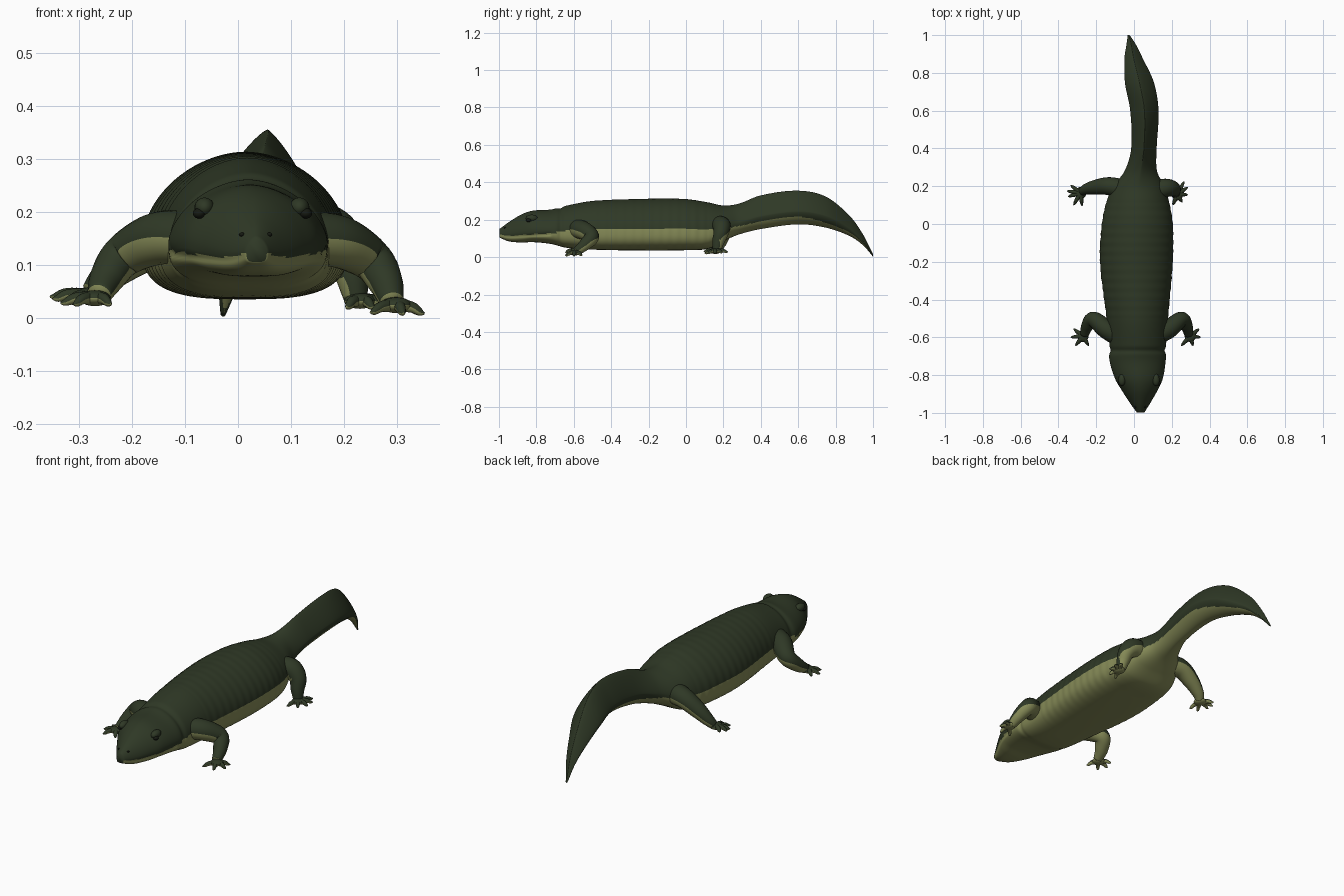
import bpy, bmesh, math
from mathutils import Vector, Matrix

if "Cube" in bpy.data.objects:
    bpy.data.objects.remove(bpy.data.objects["Cube"])


def material(name, rgb):
    m = bpy.data.materials.new(name)
    m.diffuse_color = (*rgb, 1)
    m.use_nodes = True
    m.node_tree.nodes["Principled BSDF"].inputs["Base Color"].default_value = m.diffuse_color
    return m


SKIN = material("dark green skin", (0.028, 0.040, 0.019))
BELLY = material("olive belly", (0.235, 0.255, 0.095))
EYE = material("near black eye", (0.008, 0.010, 0.006))


def interp(rows, t):
    """Smooth interpolation of table rows keyed by their first column."""
    n = len(rows)
    i = 0
    while i < n - 2 and t > rows[i + 1][0]:
        i += 1
    a, b = rows[i], rows[i + 1]
    p, q = rows[max(i - 1, 0)], rows[min(i + 2, n - 1)]
    h = b[0] - a[0]
    u = (t - a[0]) / h
    out = []
    for k in range(1, len(a)):
        ma = (b[k] - p[k]) / (b[0] - p[0]) * h
        mb = (q[k] - a[k]) / (q[0] - a[0]) * h
        out.append((2*u**3 - 3*u**2 + 1) * a[k] + (u**3 - 2*u**2 + u) * ma
                   + (3*u**2 - 2*u**3) * b[k] + (u**3 - u**2) * mb)
    return out


def loft(bm, rings):
    """Skin a list of point rings and close both ends."""
    vs = [[bm.verts.new(p) for p in r] for r in rings]
    n = len(vs[0])
    for a, b in zip(vs, vs[1:]):
        for j in range(n):
            bm.faces.new((a[j], a[(j + 1) % n], b[(j + 1) % n], b[j]))
    bm.faces.new(vs[0][::-1])
    bm.faces.new(vs[-1])


def finish(bm, name, mats, rule=None):
    bmesh.ops.recalc_face_normals(bm, faces=bm.faces)
    bm.normal_update()
    for f in bm.faces:
        f.smooth = True
        if rule:
            f.material_index = 1 if rule(f) else 0
    me = bpy.data.meshes.new(name)
    bm.to_mesh(me)
    bm.free()
    for m in mats:
        me.materials.append(m)
    ob = bpy.data.objects.new(name, me)
    bpy.context.collection.objects.link(ob)
    return ob


# Head, trunk and tail: y, left x, right x, top z, bottom z, belly colour line z
BODY = [
    (-0.998, 0.015, 0.055, 0.150, 0.105, 0.122),
    (-0.95, -0.02, 0.085, 0.185, 0.085, 0.115),
    (-0.88, -0.065, 0.125, 0.228, 0.078, 0.118),
    (-0.82, -0.10, 0.152, 0.248, 0.080, 0.122),
    (-0.72, -0.13, 0.168, 0.255, 0.070, 0.128),
    (-0.64, -0.13, 0.17, 0.275, 0.050, 0.14),
    (-0.5, -0.145, 0.18, 0.300, 0.040, 0.15),
    (-0.2, -0.18, 0.205, 0.312, 0.035, 0.155),
    (0.0, -0.17, 0.205, 0.310, 0.037, 0.155),
    (0.12, -0.145, 0.185, 0.292, 0.045, 0.15),
    (0.20, -0.11, 0.16, 0.276, 0.085, 0.155),
    (0.28, -0.05, 0.122, 0.285, 0.120, 0.165),
    (0.4, -0.015, 0.12, 0.330, 0.150, 0.19),
    (0.6, -0.02, 0.13, 0.355, 0.175, 0.215),
    (0.75, -0.048, 0.105, 0.322, 0.157, 0.183),
    (0.88, -0.05, 0.045, 0.215, 0.110, 0.128),
    (0.95, -0.04, 0.01, 0.115, 0.060, 0.068),
    (1.0, -0.033, -0.023, 0.015, 0.002, 0.0),
]


def ramp(t, a, b):
    u = min(max((t - a) / (b - a), 0), 1)
    return u * u * (3 - 2 * u)


def body_point(y, ang):
    x0, x1, top, bot, line = interp(BODY, y)
    tail = ramp(y, 0.12, 0.4)
    head = 1 - ramp(y, -0.8, -0.55)
    up = 1.85 - 0.65 * tail - 0.1 * head          # roof of trunk, ridge of tail
    low = 3.0 - 1.3 * tail
    c, s = math.cos(ang), math.sin(ang)
    n = up if s > 0 else low
    zc = bot + (top - bot) * 0.38
    x = math.copysign(abs(c) ** (2 / n), c) * (x1 - x0) / 2
    z = math.copysign(abs(s) ** (2 / n), s) * (top - zc if s > 0 else zc - bot)
    k = 1 - 0.05 * math.exp(-((y + 0.67) / 0.014) ** 2)      # neck fold
    if -0.5 < y < 0.12:                                      # rib grooves
        k += 0.006 * math.cos(y * 130) * (1 - abs(s) * 0.5)
    if y < -0.72:                                            # mouth crease
        k -= 0.05 * math.exp(-((zc + z - line + 0.006) / 0.007) ** 2) * abs(c)
    return Vector(((x0 + x1) / 2 + x * k, y, zc + z * (k if s > 0 else 1)))


bm = bmesh.new()
N, SEG = 300, 80
loft(bm, [[body_point(-0.998 + 1.998 * i / N, 2 * math.pi * j / SEG) for j in range(SEG)]
          for i in range(N + 1)])


def belly_rule(f):
    c = f.calc_center_median()
    return c.z < interp(BODY, c.y)[4]


finish(bm, "body_and_tail", (SKIN, BELLY), belly_rule)


def ball(bm, pos, size):
    bmesh.ops.create_uvsphere(bm, u_segments=20, v_segments=12, radius=1,
                              matrix=Matrix.Translation(pos) @ Matrix.Diagonal((*size, 1)))


# Eyelids, eyes and nostrils sit on the head surface
for side, sx in (("left", -1), ("right", 1)):
    def on_head(y, a):
        return body_point(y, math.pi / 2 - sx * a)
    bm = bmesh.new()
    ball(bm, on_head(-0.825, 0.85), (0.019, 0.032, 0.019))
    finish(bm, side + "_eyelid", (SKIN,))
    bm = bmesh.new()
    ball(bm, on_head(-0.838, 0.95) + Vector((sx * 0.007, -0.004, 0)), (0.012, 0.014, 0.010))
    finish(bm, side + "_eye", (EYE,))
    bm = bmesh.new()
    ball(bm, on_head(-0.968, 0.75), (0.005, 0.006, 0.004))
    finish(bm, side + "_nostril", (EYE,))


def tube(bm, pts, steps=8, seg=20):
    """Round limb through (x, y, z, radius) points."""
    rows = [(i, *p) for i, p in enumerate(pts)]
    n = (len(pts) - 1) * steps
    path = [interp(rows, i / steps) for i in range(n + 1)]
    rings = []
    for i, p in enumerate(path):
        d = Vector(path[min(i + 1, n)][:3]) - Vector(path[max(i - 1, 0)][:3])
        q = d.to_track_quat('Z', 'Y')
        rings.append([Vector(p[:3]) + q @ Vector((math.cos(a), math.sin(a), 0)) * p[3]
                      for a in (2 * math.pi * j / seg for j in range(seg))])
    loft(bm, rings)


# Limbs: path from shoulder or hip to wrist, then toe tips
LIMBS = {
    "front_right_leg": (
        [(.10, -.60, .15, .05), (.185, -.555, .145, .05), (.25, -.505, .11, .041),
         (.278, -.54, .068, .033), (.29, -.585, .03, .023)],
        [(.345, -.555, .01), (.352, -.60, .008), (.312, -.645, .008), (.25, -.645, .01)]),
    "front_left_leg": (
        [(-.08, -.60, .15, .05), (-.15, -.555, .15, .05), (-.215, -.505, .118, .041),
         (-.247, -.54, .075, .033), (-.262, -.585, .043, .023)],
        [(-.32, -.555, .03), (-.335, -.60, .028), (-.31, -.645, .026), (-.24, -.645, .026)]),
    "back_right_leg": (
        [(.09, .17, .165, .055), (.165, .19, .165, .05), (.205, .187, .13, .041),
         (.215, .172, .08, .032), (.222, .165, .038, .023)],
        [(.265, .225, .028), (.285, .195, .025), (.285, .155, .022), (.255, .115, .02),
         (.205, .10, .02)]),
    "back_left_leg": (
        [(-.05, .18, .16, .055), (-.13, .20, .155, .048), (-.20, .195, .115, .04),
         (-.25, .185, .075, .03), (-.275, .172, .048, .022)],
        [(-.335, .205, .04), (-.355, .175, .04), (-.35, .145, .036), (-.32, .10, .03),
         (-.275, .095, .03)]),
}
for name, (path, tips) in LIMBS.items():
    bm = bmesh.new()
    tube(bm, path)
    wrist = Vector(path[-1][:3])
    palm = wrist + Vector((math.copysign(0.008, wrist.x), -0.008, -0.006))
    ball(bm, palm, (0.03, 0.032, 0.015))
    for t in tips:
        tip = Vector(t)
        mid = palm.lerp(tip, 0.55) + Vector((0, 0, 0.005))
        tube(bm, [(*palm, .013), (*mid, .0105), (*palm.lerp(tip, .85), .007), (*tip, .002)], 4, 12)
    finish(bm, name, (SKIN, BELLY), lambda f: f.normal.z < -0.12)
